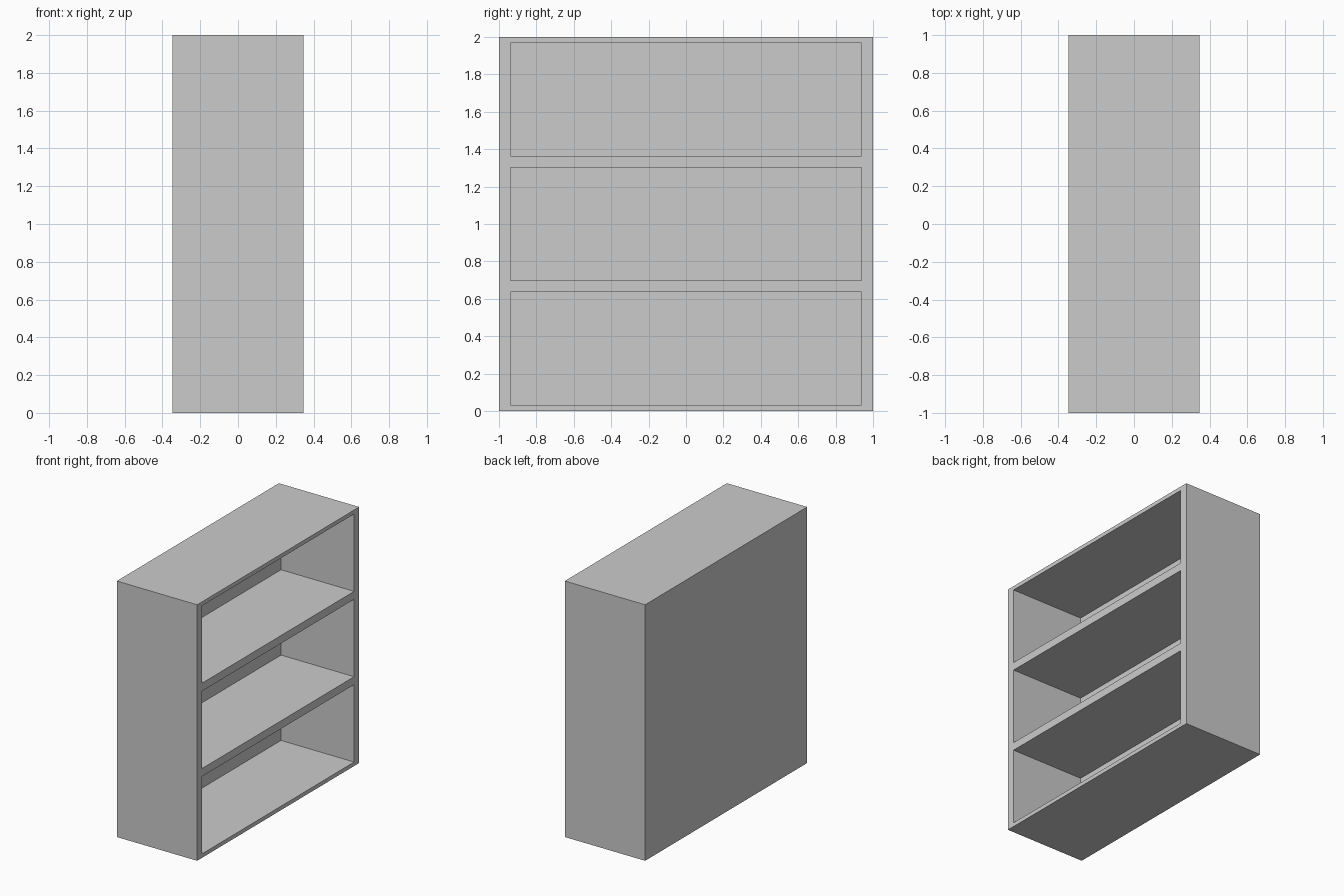
import bpy

if "Cube" in bpy.data.objects:
    bpy.data.objects.remove(bpy.data.objects["Cube"])

WIDTH, HEIGHT, DEPTH = 2.0, 2.0, 0.694
BOARD = 0.0625            # sides, shelves and back panel
EDGE = BOARD / 2          # thinner top and bottom boards
BAYS = 3
BAY_H = (HEIGHT - 2 * EDGE - (BAYS - 1) * BOARD) / BAYS


def box(name, x0, x1, y0, y1, z0, z1):
    bpy.ops.mesh.primitive_cube_add(
        size=1, location=((x0 + x1) / 2, (y0 + y1) / 2, (z0 + z1) / 2))
    ob = bpy.context.object
    ob.name = name
    ob.scale = (x1 - x0, y1 - y0, z1 - z0)
    bpy.ops.object.transform_apply(location=True, rotation=False, scale=True)
    return ob


# Solid carcass
case = box("bookcase", -DEPTH / 2, DEPTH / 2, -WIDTH / 2, WIDTH / 2, 0, HEIGHT)

# Shelf bays hollowed from the open +x side, leaving shelves and back panel
for i in range(BAYS):
    z = EDGE + i * (BAY_H + BOARD)
    bay = box(f"bay_cutter_{i + 1}", -DEPTH / 2 + BOARD, DEPTH / 2 + 0.1,
              -WIDTH / 2 + BOARD, WIDTH / 2 - BOARD, z, z + BAY_H)
    bay.hide_render = True
    cut = case.modifiers.new("bay", 'BOOLEAN')
    cut.operation = 'DIFFERENCE'
    cut.solver = 'EXACT'
    cut.object = bay
    bpy.context.view_layer.objects.active = case
    bpy.ops.object.modifier_apply(modifier=cut.name)
    bpy.data.objects.remove(bay)
